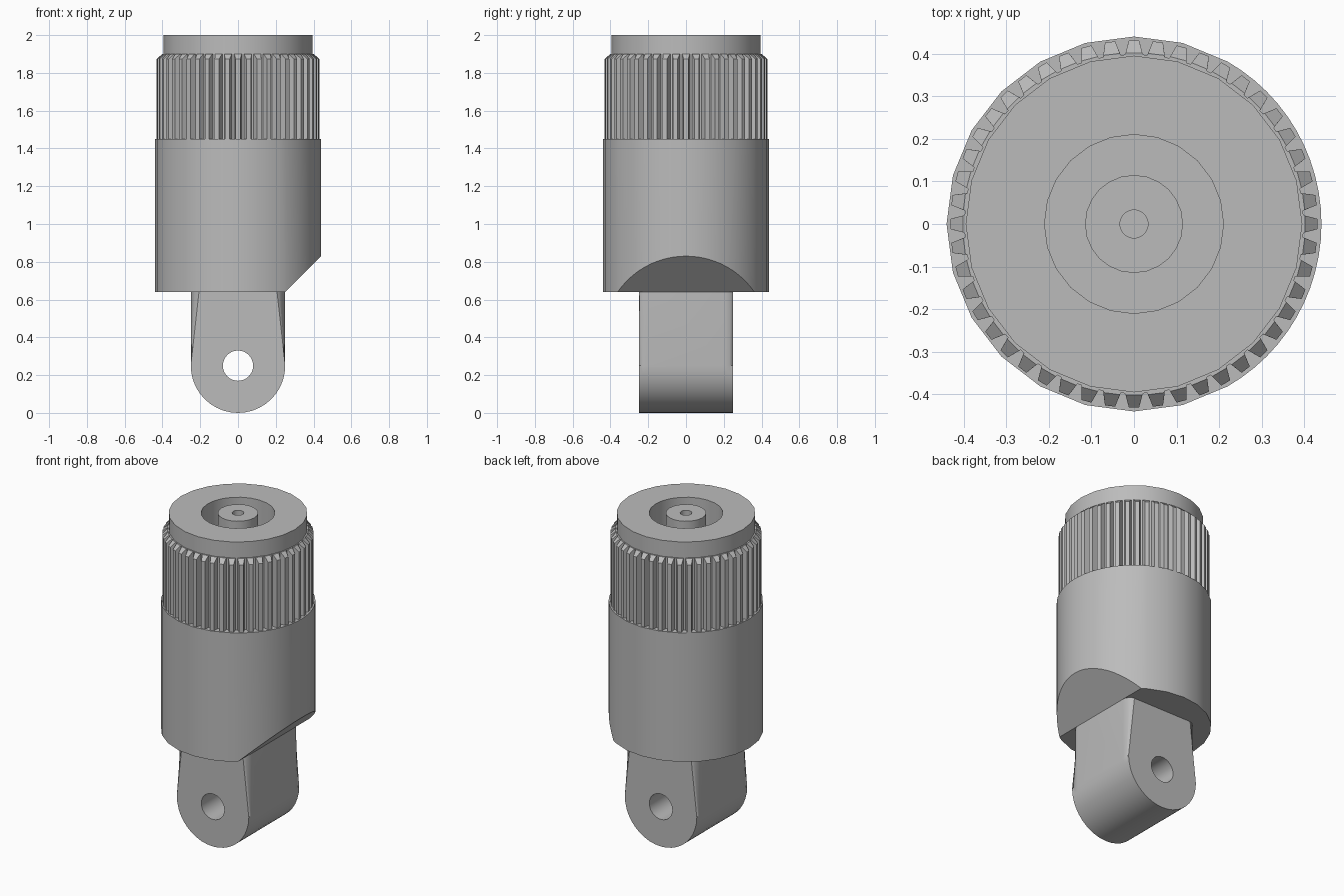
import bpy, bmesh, math
from mathutils import Vector

cube = bpy.data.objects.get("Cube")
if cube:
    bpy.data.objects.remove(cube, do_unlink=True)

grey = bpy.data.materials.new("metal grey")
grey.use_nodes = True
COLOUR = (0.5, 0.5, 0.5, 1)
grey.diffuse_color = COLOUR
grey.node_tree.nodes["Principled BSDF"].inputs["Base Color"].default_value = COLOUR


def make_object(name, bm):
    bmesh.ops.recalc_face_normals(bm, faces=bm.faces)
    mesh = bpy.data.meshes.new(name)
    bm.to_mesh(mesh)
    bm.free()
    mesh.materials.append(grey)
    obj = bpy.data.objects.new(name, mesh)
    bpy.context.collection.objects.link(obj)
    return obj


def smooth(obj):
    bpy.ops.object.select_all(action="DESELECT")
    obj.select_set(True)
    bpy.context.view_layer.objects.active = obj
    bpy.ops.object.shade_smooth_by_angle(angle=math.radians(30))


def polar(r, degrees, z):
    a = math.radians(degrees)
    return Vector((r * math.cos(a), r * math.sin(a), z))


def loft(rows, cap_start=False, cap_end=False):
    """Join closed rows of points with quads."""
    bm = bmesh.new()
    rings = [[bm.verts.new(p) for p in row] for row in rows]
    n = len(rings[0])
    for lower, upper in zip(rings, rings[1:]):
        for i in range(n):
            j = (i + 1) % n
            bm.faces.new((lower[i], lower[j], upper[j], upper[i]))
    if cap_start:
        bm.faces.new(rings[0])
    if cap_end:
        bm.faces.new(rings[-1])
    return bm


# Main body: cylinder, finer on the side that is cut away at 45 degrees
angles = list(range(-60, 60, 5)) + list(range(60, 300, 15))
body_bm = loft([[polar(0.44, a, z) for a in angles] for z in (0.64, 1.45)], True, True)
cut = bmesh.ops.bisect_plane(
    body_bm, geom=body_bm.verts[:] + body_bm.edges[:] + body_bm.faces[:],
    plane_co=(0.25, 0, 0.64), plane_no=(1, 0, -1), clear_outer=True)
cut_edges = [e for e in cut["geom_cut"] if isinstance(e, bmesh.types.BMEdge)]
bmesh.ops.edgeloop_fill(body_bm, edges=cut_edges)
smooth(make_object("body", body_bm))

# Knurled grip: 48 tapered teeth with chamfered tops
TEETH = 48
ROOT, TIP = 0.398, 0.431


def grip_row(z, tip, tip_half):
    row = []
    for k in range(TEETH):
        a = k * 360 / TEETH
        row += [polar(ROOT, a - 3.0, z), polar(tip, a - tip_half, z),
                polar(tip, a + tip_half, z), polar(ROOT, a + 3.0, z)]
    return row


grip_rows = [grip_row(1.42, TIP, 1.6), grip_row(1.873, TIP, 1.6), grip_row(1.9, 0.402, 2.8)]
grip_rows.append([Vector((p.x, p.y, 0)).normalized() * 0.38 + Vector((0, 0, 1.9))
                  for p in grip_rows[-1]])
make_object("knurled_grip", loft(grip_rows))

# Top cap: ring recess around a drilled centre post
cap_profile = [(0.395, 1.87), (0.395, 2.0), (0.21, 2.0), (0.21, 1.8),
               (0.115, 1.8), (0.115, 2.0), (0.033, 2.0), (0.033, 1.8)]
cap_rows = [[polar(r, a, z) for a in range(0, 360, 15)] for r, z in cap_profile]
smooth(make_object("top_cap", loft(cap_rows, cap_end=True)))

# Mounting lug: round-ended block with filleted front and back outline
HALF, PIVOT, TOP = 0.25, 0.25, 0.7
outline = [(HALF, TOP)]
outline += [(HALF * math.cos(t), PIVOT - HALF * math.sin(t))
            for t in (math.pi * i / 20 for i in range(21))]
outline += [(-HALF, TOP)]
lug_bm = loft([[(x, y, z) for x, z in outline] for y in (-HALF, HALF)], True, True)
rim = [e for e in lug_bm.edges
       if abs(e.verts[0].co.y - e.verts[1].co.y) < 1e-5
       and min(v.co.z for v in e.verts) < TOP - 0.01]
bmesh.ops.bevel(lug_bm, geom=rim, offset=0.05, segments=5, profile=0.5, affect="EDGES")
lug = make_object("mounting_lug", lug_bm)

# Pin hole through the lug
hole_rows = [[(0.08 * math.cos(t), y, PIVOT + 0.08 * math.sin(t))
              for t in (math.tau * i / 32 for i in range(32))] for y in (-0.4, 0.4)]
cutter = make_object("pin_hole_cutter", loft(hole_rows, True, True))
cutter.hide_render = True
drill = lug.modifiers.new("pin_hole", "BOOLEAN")
drill.operation = "DIFFERENCE"
drill.solver = "EXACT"
drill.object = cutter
bpy.context.view_layer.objects.active = lug
bpy.ops.object.modifier_apply(modifier=drill.name)
bpy.data.objects.remove(cutter, do_unlink=True)
smooth(lug)
